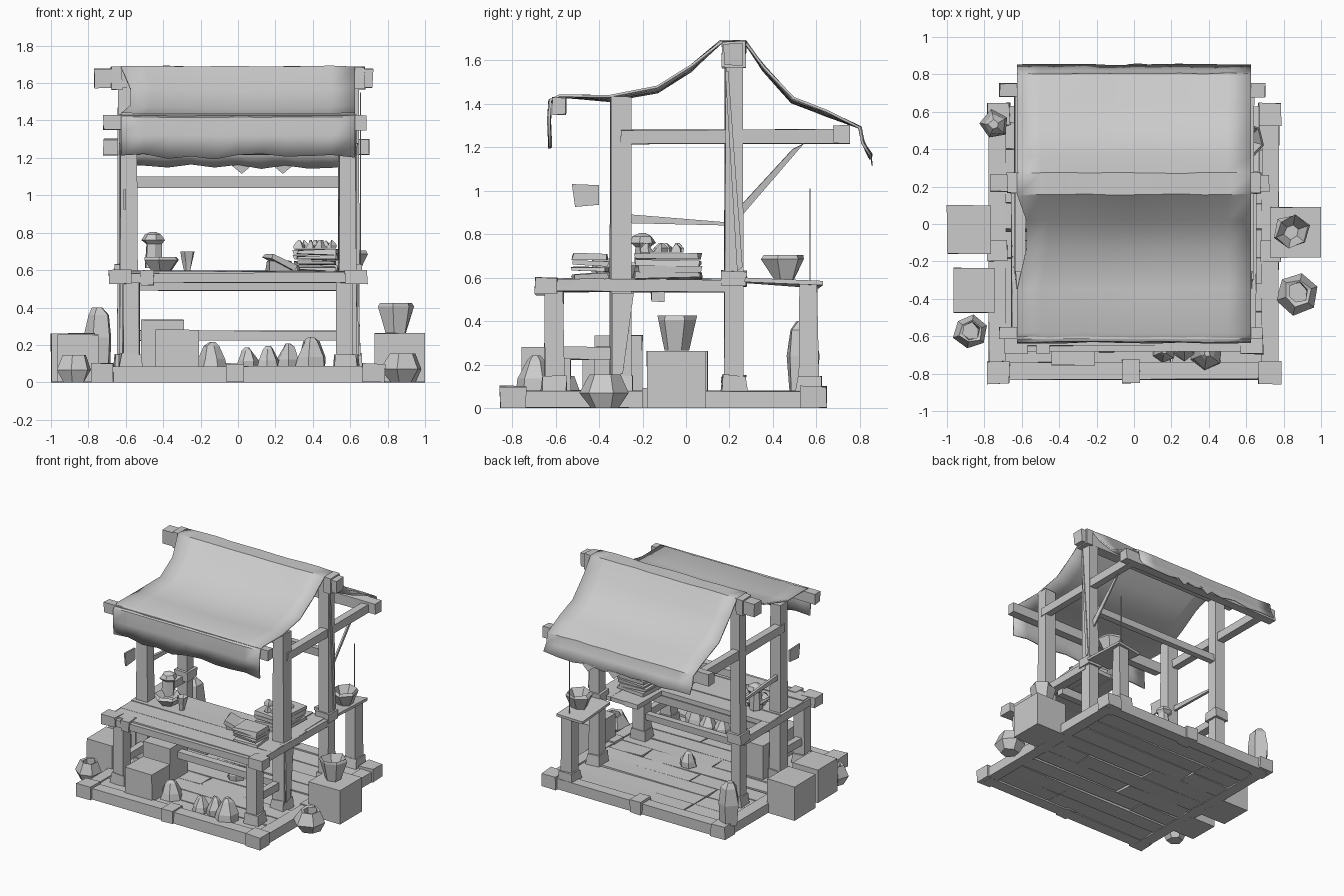
import bpy, bmesh, math, random
from mathutils import Vector, Matrix
random.seed(4)

def finish(name, bm):
    bmesh.ops.recalc_face_normals(bm, faces=bm.faces)
    me = bpy.data.meshes.new(name)
    bm.to_mesh(me)
    bm.free()
    ob = bpy.data.objects.new(name, me)
    bpy.context.collection.objects.link(ob)
    return ob

def box(name, x, y, z, jit=0.004, rot=0, tilt=0, taper=1.0):
    """Hand-hewn block from (min, max) ranges; rot about z, tilt about y."""
    bm = bmesh.new()
    bmesh.ops.create_cube(bm, size=1)
    size = Vector((x[1] - x[0], y[1] - y[0], z[1] - z[0]))
    c = Vector((sum(x) / 2, sum(y) / 2, sum(z) / 2))
    m = Matrix.Rotation(rot, 3, 'Z') @ Matrix.Rotation(tilt, 3, 'Y')
    for v in bm.verts:
        k = taper if v.co.z > 0 else 1
        p = Vector((v.co.x * size.x * k, v.co.y * size.y * k, v.co.z * size.z))
        v.co = c + m @ p + Vector([random.uniform(-jit, jit) for _ in range(3)])
        v.co.z = max(v.co.z, 0)
    return finish(name, bm)

def lathe(name, c, prof, n=6, jit=0.01, tip=0.0):
    """Low-poly pot or sack from (radius, height) points; tip makes the rim uneven."""
    bm = bmesh.new()
    a0 = random.random()
    rings = []
    for i, (r, h) in enumerate(prof):
        ring = []
        for k in range(n):
            a = a0 + math.tau * k / n
            rr = r + random.uniform(-jit, jit)
            hh = h - (random.uniform(0, tip) if h > prof[-1][1] - 0.001 and tip else 0)
            ring.append(bm.verts.new((c[0] + rr * math.cos(a), c[1] + rr * math.sin(a), c[2] + hh)))
        rings.append(ring)
    for a, b in zip(rings, rings[1:]):
        for k in range(n):
            bm.faces.new((a[k], a[(k + 1) % n], b[(k + 1) % n], b[k]))
    bm.faces.new(rings[0])
    bm.faces.new(rings[-1])
    return finish(name, bm)

def sheet(name, pts, thick=0.006):
    """Thin flat scrap with the given outline."""
    bm = bmesh.new()
    bm.faces.new([bm.verts.new(p) for p in pts])
    ob = finish(name, bm)
    s = ob.modifiers.new("thickness", 'SOLIDIFY')
    s.thickness, s.offset = thick, 0
    return ob

# Base frame with corner blocks and straps
for y0, y1, n in ((-0.83, -0.74, "front"), (0.54, 0.63, "back")):
    box(n + "_sill", (-0.75, 0.75), (y0, y1), (0, 0.085))
    box(n + "_sill_strap", (-0.065, 0.03), (y0 - 0.02, y1 + 0.015), (0, 0.1))
for s in (-1, 1):
    box("side_sill", (s * 0.73 - 0.045, s * 0.73 + 0.045), (-0.8, 0.6), (0, 0.08))
    for y0, y1 in ((-0.855, -0.735), (0.525, 0.645)):
        box("corner_block", (s * 0.725 - 0.06, s * 0.725 + 0.06), (y0, y1), (0, 0.1))
    box("sill_strap", (s * 0.73 - 0.052, s * 0.73 + 0.052), (-0.2, -0.09), (0, 0.09))

# Floor planks with staggered joints
rows = 9
w = 1.29 / rows
for i in range(rows):
    y = -0.75 + i * w
    cut = random.choice((-0.35, -0.1, 0.2, 0.4))
    for a, b in ((-0.69, cut - 0.004), (cut + 0.004, 0.69)):
        box("floor_plank", (a, b), (y + 0.003, y + w - 0.003), (0.008, 0.072), 0.006)

# Posts with foot collars, mirrored left and right
def post(x, y, top, r=0.045, cap=None):
    box("post", (x - r, x + r), (y - r, y + r), (0.07, top), 0.005, taper=0.93)
    box("post_collar", (x - 0.06, x + 0.06), (y - 0.06, y + 0.06), (0.07, 0.15), 0.008, taper=0.9)
    if cap:
        box("post_band", (x - 0.058, x + 0.058), (y - 0.058, y + 0.058), cap, 0.005)

for s in (-1, 1):
    post(s * 0.57, -0.605, 0.55)
    post(s * 0.585, -0.3, 1.43, 0.048)
    post(s * 0.605, 0.22, 1.66, 0.043, (0.56, 0.63))
    # Side rails
    box("upper_side_rail", (s * 0.61 - 0.03, s * 0.61 + 0.03), (-0.3, 0.72), (1.215, 1.28))
    box("counter_side_rail", (s * 0.62 - 0.035, s * 0.62 + 0.035), (-0.66, 0.22), (0.535, 0.592))
    box("low_side_rail", (s * 0.57 - 0.025, s * 0.57 + 0.025), (-0.58, -0.3), (0.225, 0.28))
    box("counter_corner", (s * 0.63 - 0.06, s * 0.63 + 0.06), (-0.695, -0.59), (0.525, 0.6))
post(0.6, 0.565, 0.57)

# Long cross beams: name, x range, y centre, z range, half depth
for n, x, y, z, d in (
        ("ridge_beam", (-0.77, 0.72), 0.22, (1.575, 1.675), 0.045),
        ("front_eave_beam", (-0.72, 0.69), -0.585, (1.35, 1.43), 0.032),
        ("rear_eave_beam", (-0.72, 0.70), 0.715, (1.215, 1.3), 0.037),
        ("rear_cross_rail", (-0.58, 0.58), 0.22, (1.04, 1.1), 0.025),
        ("counter_front_rail", (-0.68, 0.68), -0.645, (0.53, 0.585), 0.035),
        ("counter_back_rail", (-0.6, 0.6), -0.13, (0.49, 0.55), 0.03),
        ("low_cross_rail", (-0.57, 0.57), -0.3, (0.225, 0.275), 0.025)):
    box(n, x, (y - d, y + d), z)
for s in (-1, 1):
    box("ridge_wrap", (s * 0.65 - 0.03, s * 0.65 + 0.03), (0.165, 0.275), (1.565, 1.685))
box("counter_strap", (-0.52, -0.45), (-0.69, -0.6), (0.52, 0.6))

# Counter top planks, right wing and sloping side shelf
for i in range(4):
    y = -0.655 + i * 0.142
    box("counter_plank", (-0.66 + random.uniform(0, .03), 0.65), (y, y + 0.138), (0.56, 0.595), 0.005)
for i in range(3):
    box("wing_plank", (0.27 + i * 0.12, 0.385 + i * 0.12), (-0.1, 0.2), (0.56, 0.592))
sheet("side_shelf", [(0.46, 0.27, 0.585), (0.67, 0.27, 0.59), (0.67, 0.63, 0.575), (0.46, 0.61, 0.56)], 0.02)

# Draped cloth canopy: side profile swept across, with sag and wavy hems
prof = [(-0.625, 1.21), (-0.63, 1.32), (-0.625, 1.415), (-0.58, 1.435), (-0.35, 1.435), (-0.13, 1.475),
        (0.02, 1.57), (0.16, 1.685), (0.27, 1.685), (0.36, 1.57), (0.49, 1.425), (0.65, 1.365),
        (0.80, 1.29), (0.815, 1.22), (0.848, 1.16)]
bm = bmesh.new()
nx, grid = 10, []
for j, (y, z) in enumerate(prof):
    row = []
    for i in range(nx + 1):
        t = i / nx * 2 - 1
        slope = -0.5 < y < 0.1 or 0.3 < y < 0.7
        dz = -0.02 * (1 - t * t) if slope else 0
        hem = j in (0, len(prof) - 1)
        dz += random.uniform(-0.018, 0.012) if hem else random.uniform(-0.003, 0.003)
        pull = 0.05 if -0.2 < y < 0.1 and t < 0 else 0.0
        row.append(bm.verts.new((t * (0.625 - pull), y + random.uniform(-0.004, 0.004), z + dz)))
    grid.append(row)
for a, b in zip(grid, grid[1:]):
    for i in range(nx):
        bm.faces.new((a[i], a[i + 1], b[i + 1], b[i]))
canopy = finish("cloth_canopy", bm)
sol = canopy.modifiers.new("thickness", 'SOLIDIFY')
sol.thickness, sol.offset = 0.012, 0
bpy.context.view_layer.objects.active = canopy
canopy.select_set(True)
bpy.ops.object.shade_smooth_by_angle(angle=math.radians(40))

# Torn hem tips, small hanging sign, brace cloth, cord and side slat
for x in (0.02, 0.24):
    sheet("hem_tip", [(x - 0.06, 0.85, 1.165), (x + 0.06, 0.85, 1.165), (x, 0.856, 1.115)])
sheet("hanging_sign", [(-0.605, -0.525, 1.03), (-0.605, -0.4, 1.025), (-0.605, -0.4, 0.935), (-0.605, -0.51, 0.925)], 0.012)
sheet("brace_cloth", [(0.6, 0.26, 0.89), (0.6, 0.54, 1.215), (0.6, 0.49, 1.19), (0.61, 0.26, 0.94)], 0.012)
sheet("side_slat", [(-0.6, -0.25, 0.85), (-0.6, 0.18, 0.84), (-0.6, 0.18, 0.855), (-0.6, -0.25, 0.89)], 0.02)
sheet("post_streamer", [(0.655, 0.18, 1.55), (0.655, 0.195, 1.55), (0.655, 0.26, 0.65), (0.655, 0.235, 0.63)])
sheet("leg_cloth", [(0.64, -0.34, 0.53), (0.64, -0.24, 0.53), (0.65, -0.29, 0.16), (0.65, -0.34, 0.14)], 0.01)
box("cord", (0.597, 0.603), (0.567, 0.573), (0.56, 1.01), 0)

# Crates beside and under the stall
for n, x, y, z in (("right_crate", (0.73, 1.0), (-0.18, 0.09), (0, 0.262)),
                   ("left_crate", (-1.0, -0.765), (-0.16, 0.1), (0, 0.262)),
                   ("left_front_crate", (-0.965, -0.745), (-0.475, -0.235), (0, 0.255)),
                   ("under_crate", (-0.44, -0.21), (-0.755, -0.53), (0.07, 0.28)),
                   ("under_back_crate", (-0.52, -0.29), (-0.42, -0.2), (0.07, 0.335))):
    box(n, x, y, z, 0.002)

# Pots, bowls and sacks
bowl = [(0.07, 0), (0.115, 0.07), (0.075, 0.155), (0.055, 0.15), (0.06, 0.09)]
lathe("right_ground_pot", (0.875, -0.37, 0), bowl)
lathe("left_ground_pot", (-0.875, -0.575, 0), [(r * 0.82, h * 0.95) for r, h in bowl])
cup = [(0.055, 0), (0.095, 0.14), (0.085, 0.16), (0.04, 0.05)]
lathe("crate_bucket", (0.845, -0.04, 0.265), cup)
lathe("shelf_pot", (0.6, 0.45, 0.585), [(0.05, 0), (0.1, 0.1), (0.085, 0.12), (0.04, 0.03)], 6)
lathe("tall_sack", (-0.745, 0.53, 0.08), [(0.065, 0), (0.08, 0.16), (0.06, 0.28), (0.03, 0.32)], 5)
sack = [(0.075, 0), (0.07, 0.05), (0.035, 0.12), (0.01, 0.14)]
for x, y, k in ((-0.14, -0.62, 1), (0.16, -0.68, 0.85), (0.27, -0.66, 0.95), (0.39, -0.69, 1.2), (0.05, -0.1, 0.8)):
    lathe("sack", (x, y, 0.075), [(r * k, h * k) for r, h in sack], 6)

# Counter goods on the left: dish, jar with lid, cup
lathe("dish", (-0.41, -0.27, 0.595), [(0.06, 0), (0.105, 0.06), (0.09, 0.075), (0.05, 0.03)])
lathe("jar", (-0.455, -0.2, 0.61), [(0.05, 0), (0.04, 0.13), (0.065, 0.15), (0.05, 0.18), (0.012, 0.195)])
lathe("small_cup", (-0.27, -0.3, 0.595), [(0.02, 0), (0.028, 0.05), (0.042, 0.105), (0.02, 0.08)], 5, 0.004)

# Stacks of slabs on the right, leaning panel and scraps on top
for cx, cy, hx, hy, n in ((0.42, -0.44, 0.1, 0.08, 4), (0.42, -0.08, 0.115, 0.145, 4)):
    for i in range(n):
        z = 0.597 + i * 0.029
        box("stacked_slab", (cx - hx, cx + hx), (cy - hy, cy + hy), (z, z + 0.024), 0.007,
            random.uniform(-0.15, 0.15))
for i in range(7):
    x, y = 0.33 + 0.028 * i, -0.08 + random.uniform(-0.13, 0.1)
    lathe("stack_scrap", (x, y, 0.715), [(0.035, 0), (0.025, 0.02), (0.006, 0.045)], 4)
box("leaning_panel", (0.15, 0.3), (-0.42, -0.27), (0.63, 0.655), 0.006, 0.3, 0.45)
box("panel_block", (0.16, 0.28), (-0.38, -0.27), (0.595, 0.65), 0.006, 0.2)
